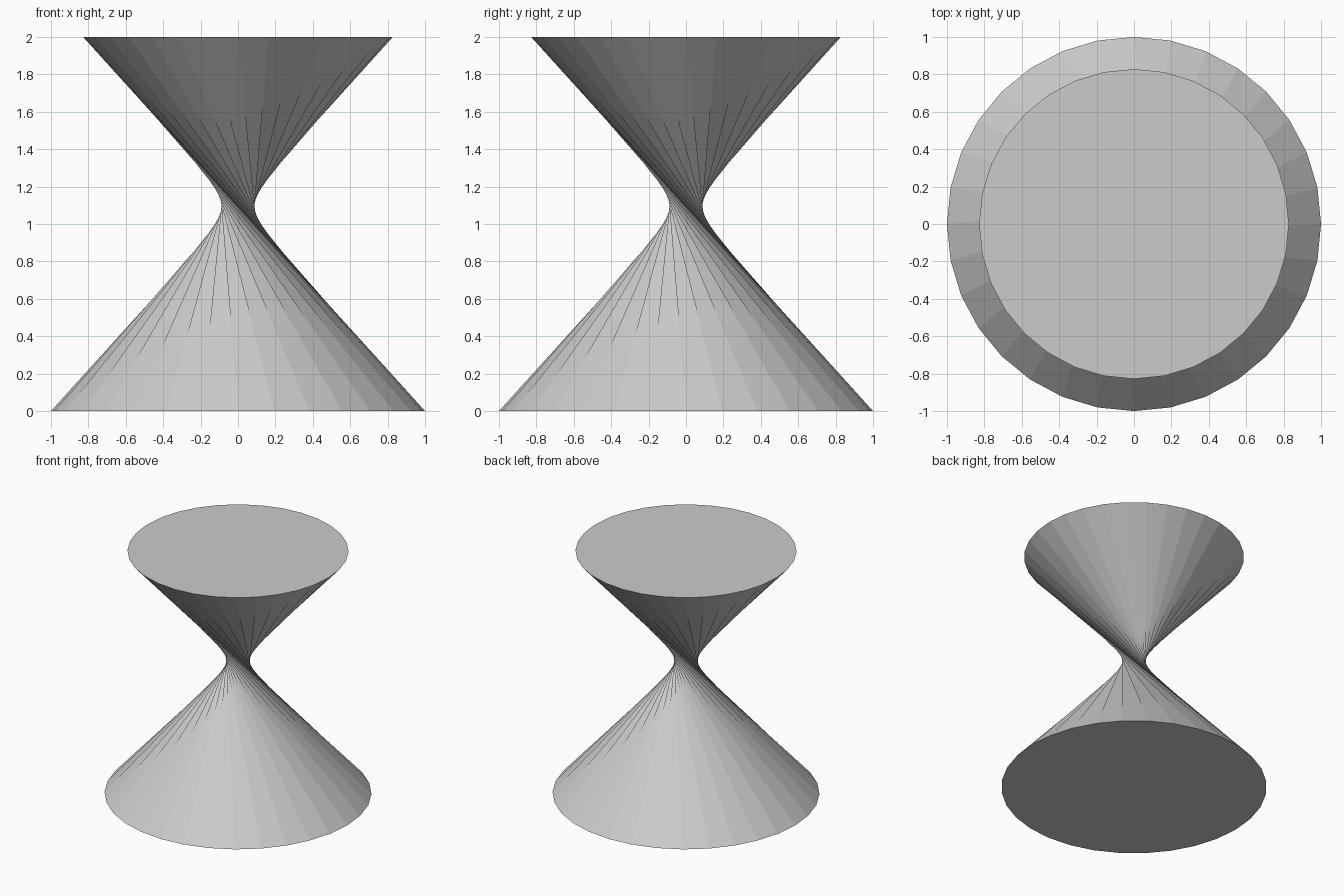
import bpy, bmesh, math

if "Cube" in bpy.data.objects:
    bpy.data.objects.remove(bpy.data.objects["Cube"])

SIDES = 32
R_BOTTOM, R_TOP, HEIGHT = 1.0, 0.828, 2.0
TWIST = SIDES // 2 - 1      # clockwise twist of the upper rim, in steps

grey = bpy.data.materials.new("plain grey")
grey.diffuse_color = (0.6, 0.6, 0.6, 1)
grey.use_nodes = True
grey.node_tree.nodes["Principled BSDF"].inputs["Base Color"].default_value = grey.diffuse_color

bm = bmesh.new()


def ring(radius, z):
    step = 2 * math.pi / SIDES
    return [bm.verts.new((radius * math.cos(i * step), radius * math.sin(i * step), z))
            for i in range(SIDES)]


# Flat caps
low, high = ring(R_BOTTOM, 0), ring(R_TOP, HEIGHT)
bm.faces.new(low[::-1])
bm.faces.new(high)

# Twisted wall: one triangle on each lower edge, one on each upper edge
for i in range(SIDES):
    j, k = (i + 1) % SIDES, (i - TWIST) % SIDES
    bm.faces.new((low[i], low[j], high[k]))
    bm.faces.new((high[(k + 1) % SIDES], high[k], low[j]))

mesh = bpy.data.meshes.new("twisted_hourglass")
bm.to_mesh(mesh)
bm.free()
mesh.materials.append(grey)
obj = bpy.data.objects.new("twisted_hourglass", mesh)
bpy.context.collection.objects.link(obj)
